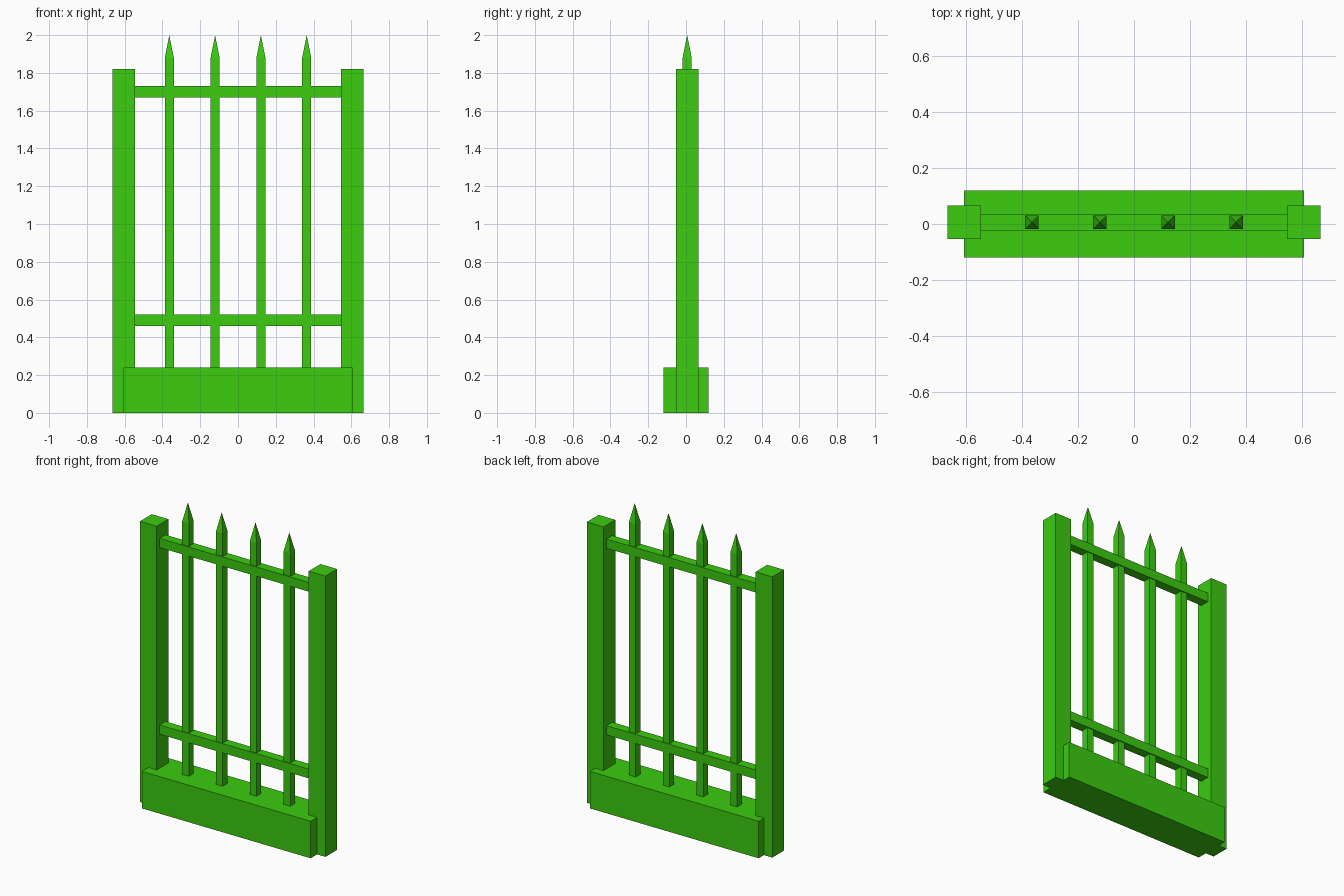
import bpy
import bmesh

default = bpy.data.objects.get("Cube")
if default:
    bpy.data.objects.remove(default, do_unlink=True)

GREEN = (0.045, 0.604, 0.005, 1.0)
green = bpy.data.materials.new("bright_green")
green.use_nodes = True
green.diffuse_color = GREEN
green.node_tree.nodes["Principled BSDF"].inputs["Base Color"].default_value = GREEN

AXIS_Y = 0.006  # shared depth of posts, rails and bars


def add_object(name, bm):
    bmesh.ops.recalc_face_normals(bm, faces=bm.faces)
    mesh = bpy.data.meshes.new(name)
    bm.to_mesh(mesh)
    bm.free()
    mesh.materials.append(green)
    obj = bpy.data.objects.new(name, mesh)
    bpy.context.scene.collection.objects.link(obj)
    return obj


def box_mesh(x, y, z, width, depth, height):
    """Box centred on x and y, standing on z."""
    bm = bmesh.new()
    bmesh.ops.create_cube(bm, size=1)
    bmesh.ops.scale(bm, vec=(width, depth, height), verts=bm.verts)
    bmesh.ops.translate(bm, vec=(x, y, z + height / 2), verts=bm.verts)
    return bm


# Base plinth
add_object("base", box_mesh(0, 0, 0, 1.21, 0.24, 0.24))

# Side posts
for side, sign in (("left", 1), ("right", -1)):
    add_object(f"{side}_post", box_mesh(sign * 0.605, AXIS_Y, 0, 0.12, 0.12, 1.82))

# Horizontal rails
for name, z in (("lower_rail", 0.46), ("upper_rail", 1.67)):
    add_object(name, box_mesh(0, AXIS_Y, z, 1.09, 0.06, 0.06))

# Upright bars with pyramid spikes
for i in range(4):
    x = (i - 1.5) * 0.2425
    bm = box_mesh(x, AXIS_Y, 0.24, 0.048, 0.048, 1.64)
    bm.faces.ensure_lookup_table()
    top = max(bm.faces, key=lambda f: f.calc_center_median().z)
    spike = bmesh.ops.poke(bm, faces=[top])
    spike["verts"][0].co.z = 2.0
    add_object(f"spiked_bar_{i + 1}", bm)
